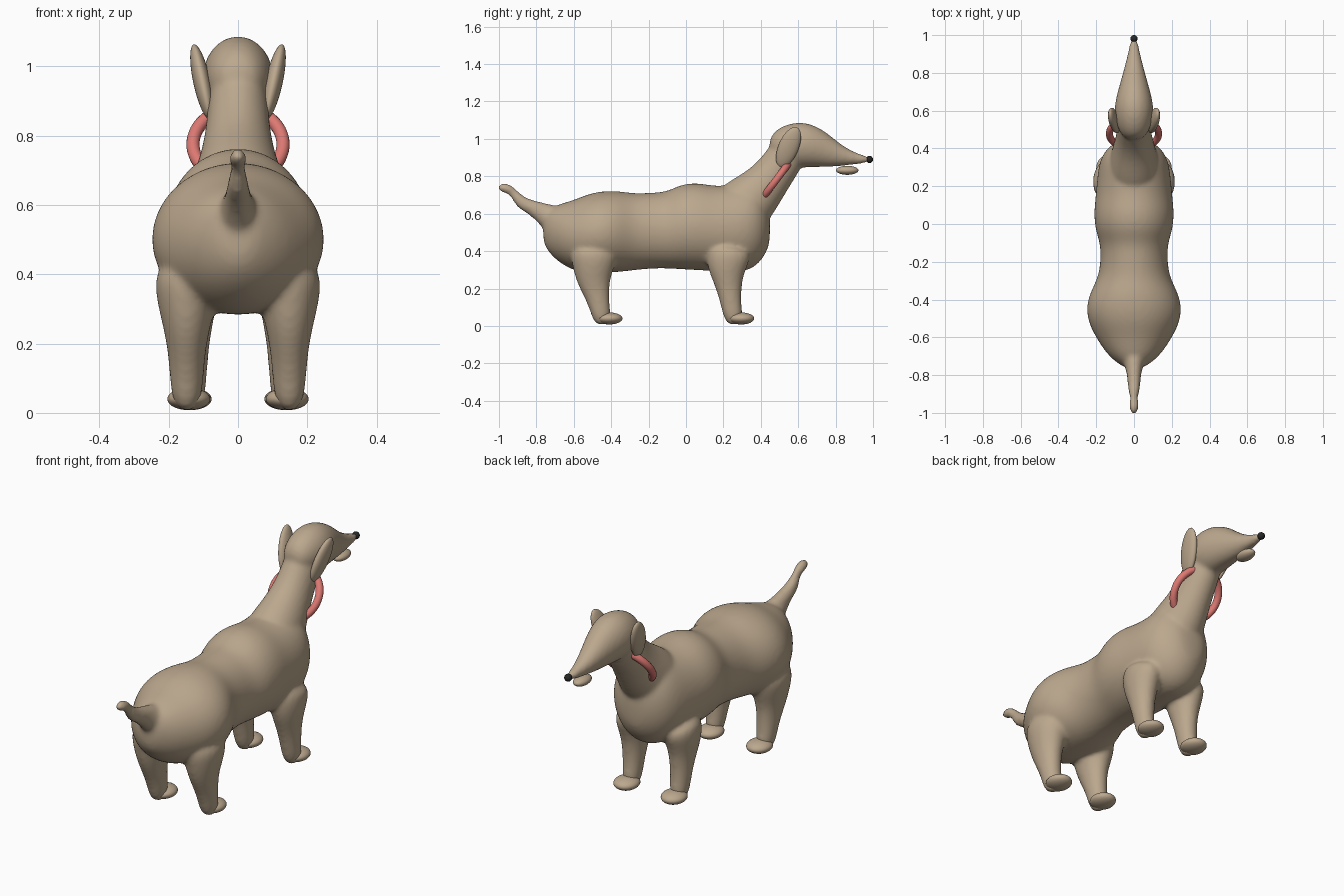
import bpy, bmesh, math
from mathutils import Vector, Matrix

cube = bpy.data.objects.get("Cube")
if cube:
    bpy.data.objects.remove(cube, do_unlink=True)


def material(name, r, g, b):
    m = bpy.data.materials.new(name)
    m.use_nodes = True
    m.diffuse_color = (r, g, b, 1)
    m.node_tree.nodes["Principled BSDF"].inputs["Base Color"].default_value = (r, g, b, 1)
    return m


TAN = material("tan coat", 0.50, 0.39, 0.27)
RED = material("red collar", 0.72, 0.19, 0.17)
BLACK = material("black nose", 0.02, 0.02, 0.02)


def finish(bm, name, mat):
    bmesh.ops.recalc_face_normals(bm, faces=bm.faces)
    for f in bm.faces:
        f.smooth = True
    mesh = bpy.data.meshes.new(name)
    bm.to_mesh(mesh)
    bm.free()
    mesh.materials.append(mat)
    obj = bpy.data.objects.new(name, mesh)
    bpy.context.collection.objects.link(obj)
    return obj


def loft(bm, rows, x=0, upright=False, sides=20):
    """Elliptical rings along a path; each row is y, z, half height, half width."""
    rings = []
    for i, (y, z, h, w) in enumerate(rows):
        a, b = rows[max(i - 1, 0)], rows[min(i + 1, len(rows) - 1)]
        t = Vector((0, b[0] - a[0], b[1] - a[1])).normalized()
        n = Vector((0, 0, 1)) if upright else Vector((0, -t.z, t.y))
        ring = []
        for k in range(sides):
            ang = math.tau * k / sides
            p = Vector((x + w * math.cos(ang), y, z)) + n * h * math.sin(ang)
            ring.append(bm.verts.new(p))
        rings.append(ring)
    for lo, hi in zip(rings, rings[1:]):
        for k in range(sides):
            j = (k + 1) % sides
            bm.faces.new((lo[k], lo[j], hi[j], hi[k]))
    bm.faces.new(rings[0][::-1])
    bm.faces.new(rings[-1])


def ellipsoid(name, loc, size, mat, axis=(0, 0, 1)):
    bm = bmesh.new()
    turn = Vector((0, 0, 1)).rotation_difference(Vector(axis)).to_matrix().to_4x4()
    place = Matrix.Translation(loc) @ turn @ Matrix.Diagonal((*size, 1))
    bmesh.ops.create_uvsphere(bm, u_segments=32, v_segments=20, radius=1, matrix=place)
    return finish(bm, name, mat)


# Torso: y, underside, back line, half width
torso = [(-.765, .45, .58, .04), (-.74, .40, .62, .085), (-.69, .345, .65, .145),
         (-.60, .29, .675, .205), (-.52, .28, .71, .245), (-.44, .28, .725, .257),
         (-.36, .285, .725, .235), (-.28, .295, .71, .19), (-.18, .305, .715, .178),
         (-.10, .305, .72, .182), (-.03, .30, .76, .208), (.06, .295, .77, .216),
         (.15, .29, .75, .205), (.25, .285, .755, .197), (.33, .29, .77, .185),
         (.39, .33, .75, .155), (.43, .39, .69, .105), (.45, .45, .61, .05)]
bm = bmesh.new()
loft(bm, [(y, (a + b) / 2, (b - a) / 2, w) for y, a, b, w in torso], upright=True)

# Neck and skull
loft(bm, [(.24, .58, .16, .15), (.33, .66, .155, .135), (.41, .74, .125, .108),
          (.475, .82, .108, .093), (.53, .90, .105, .088), (.56, .96, .09, .08)])
loft(bm, [(.445, .965, .035, .04), (.48, .965, .085, .075), (.54, .965, .115, .098),
          (.61, .968, .125, .106), (.68, .963, .115, .094), (.75, .943, .095, .073),
          (.82, .915, .062, .054), (.89, .897, .036, .036), (.96, .89, .02, .022),
          (.98, .89, .014, .015)], upright=True)

# Tail
loft(bm, [(-.66, .54, .10, .09), (-.75, .595, .062, .045), (-.83, .637, .038, .034),
          (-.885, .66, .036, .032), (-.915, .705, .024, .018), (-.95, .735, .028, .026),
          (-.985, .74, .026, .024), (-1.005, .735, .014, .012)])

# Legs
hind_leg = [(-.49, .44, .14, .10), (-.495, .32, .115, .088), (-.495, .24, .09, .066),
            (-.475, .16, .066, .053), (-.46, .09, .054, .049), (-.45, .04, .05, .042),
            (-.45, .005, .025, .022)]
fore_leg = [(.24, .44, .13, .085), (.215, .32, .11, .08), (.225, .24, .078, .062),
            (.235, .16, .061, .052), (.245, .09, .054, .048), (.255, .04, .05, .042),
            (.255, .005, .025, .022)]
for s in (1, -1):
    loft(bm, hind_leg, x=s * .148)
    loft(bm, fore_leg, x=s * .138)

body = finish(bm, "body", TAN)
sub = body.modifiers.new("round", "SUBSURF")
sub.levels = sub.render_levels = 2
remesh = body.modifiers.new("blend", "REMESH")
remesh.mode = "VOXEL"
remesh.voxel_size = 0.011
remesh.use_smooth_shade = True
soft = body.modifiers.new("soften", "SMOOTH")
soft.factor = 0.5
soft.iterations = 8

# Ears and paws
for s, side in ((1, "left"), (-1, "right")):
    ellipsoid(side + "_ear", (s * .104, .548, .955), (.025, .054, .118), TAN,
              (s * .22, .42, 1))
    ellipsoid(side + "_hind_paw", (s * .142, -.41, .04), (.062, .07, .032), TAN)
    ellipsoid(side + "_fore_paw", (s * .138, .295, .04), (.062, .07, .032), TAN)

# Jaw and nose
ellipsoid("lower_jaw", (0, .862, .832), (.036, .06, .024), TAN)
ellipsoid("nose", (0, .981, .89), (.019, .019, .019), BLACK)

# Collar ring, half sunk into the neck
bpy.ops.mesh.primitive_torus_add(major_radius=.13, minor_radius=.019, major_segments=64,
                                 minor_segments=16, location=(0, .478, .775),
                                 rotation=(math.radians(53), 0, 0))
collar = bpy.context.object
collar.name = "collar"
collar.data.materials.append(RED)
bpy.ops.object.shade_smooth()
